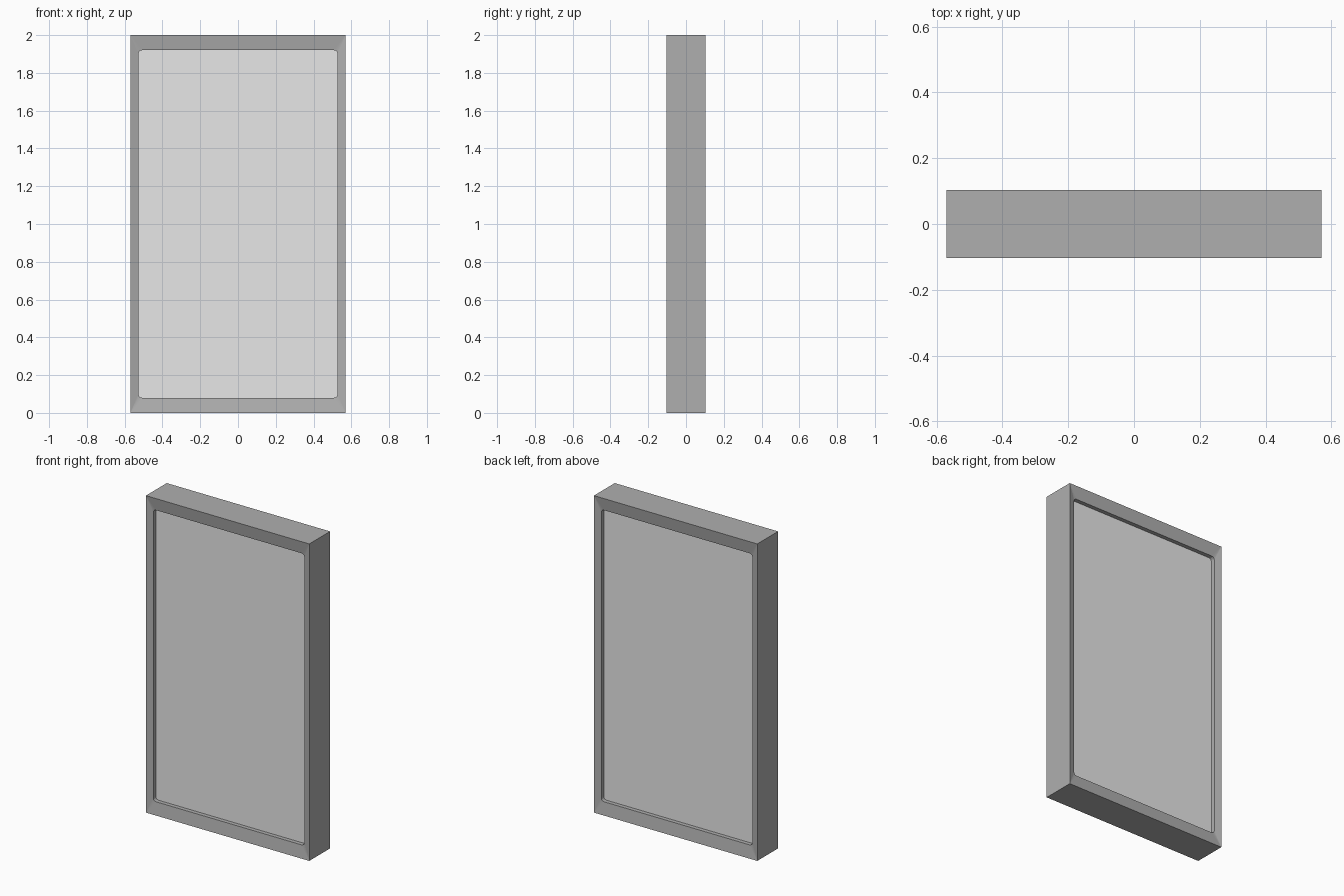
import bpy, bmesh, math

if "Cube" in bpy.data.objects:
    bpy.data.objects.remove(bpy.data.objects["Cube"])

HW, HD, H = 0.57, 0.1035, 2.0      # outer half width, half depth, height
IW, IH = 0.527, 0.92               # opening half sizes
RAD, SEG = 0.018, 3                # rounded opening corners
SLOPE, RECESS = 0.012, 0.026       # inward slope of frame face, pane depth behind it


def material(name, v):
    m = bpy.data.materials.new(name)
    m.diffuse_color = (v, v, v, 1)
    m.use_nodes = True
    m.node_tree.nodes["Principled BSDF"].inputs["Base Color"].default_value = m.diffuse_color
    return m


def make_object(name, bm, mat):
    bmesh.ops.recalc_face_normals(bm, faces=bm.faces)
    me = bpy.data.meshes.new(name)
    bm.to_mesh(me)
    bm.free()
    me.materials.append(mat)
    ob = bpy.data.objects.new(name, me)
    bpy.context.collection.objects.link(ob)
    return ob


def loop(bm, w, h, r, y):
    """Rounded rectangle of vertices; r = 0 stacks them on sharp corners."""
    verts = []
    for i, (sx, sz) in enumerate([(1, 1), (-1, 1), (-1, -1), (1, -1)]):
        for k in range(SEG + 1):
            a = math.pi / 2 * (i + k / SEG)
            verts.append(bm.verts.new((sx * (w - r) + r * math.cos(a), y,
                                       H / 2 + sz * (h - r) + r * math.sin(a))))
    return verts


frame_mat = material("frame grey", 0.43)
pane_mat = material("pane light grey", 0.8)

# Frame: closed ring with sloped faces on the front and back
bm = bmesh.new()
rings = [loop(bm, HW, H / 2, 0, -HD), loop(bm, IW, IH, RAD, -HD + SLOPE),
         loop(bm, IW, IH, RAD, HD - SLOPE), loop(bm, HW, H / 2, 0, HD)]
for j in range(4):
    a, b = rings[j], rings[(j + 1) % 4]
    for i in range(len(a)):
        n = (i + 1) % len(a)
        bm.faces.new((a[i], a[n], b[n], b[i]))
bmesh.ops.remove_doubles(bm, verts=bm.verts, dist=1e-5)
make_object("window_frame", bm, frame_mat)

# Pane: slab filling the opening, recessed on both sides
bm = bmesh.new()
d = HD - SLOPE - RECESS
front, back = loop(bm, IW, IH, RAD, -d), loop(bm, IW, IH, RAD, d)
bm.faces.new(front)
bm.faces.new(back[::-1])
make_object("window_pane", bm, pane_mat)
